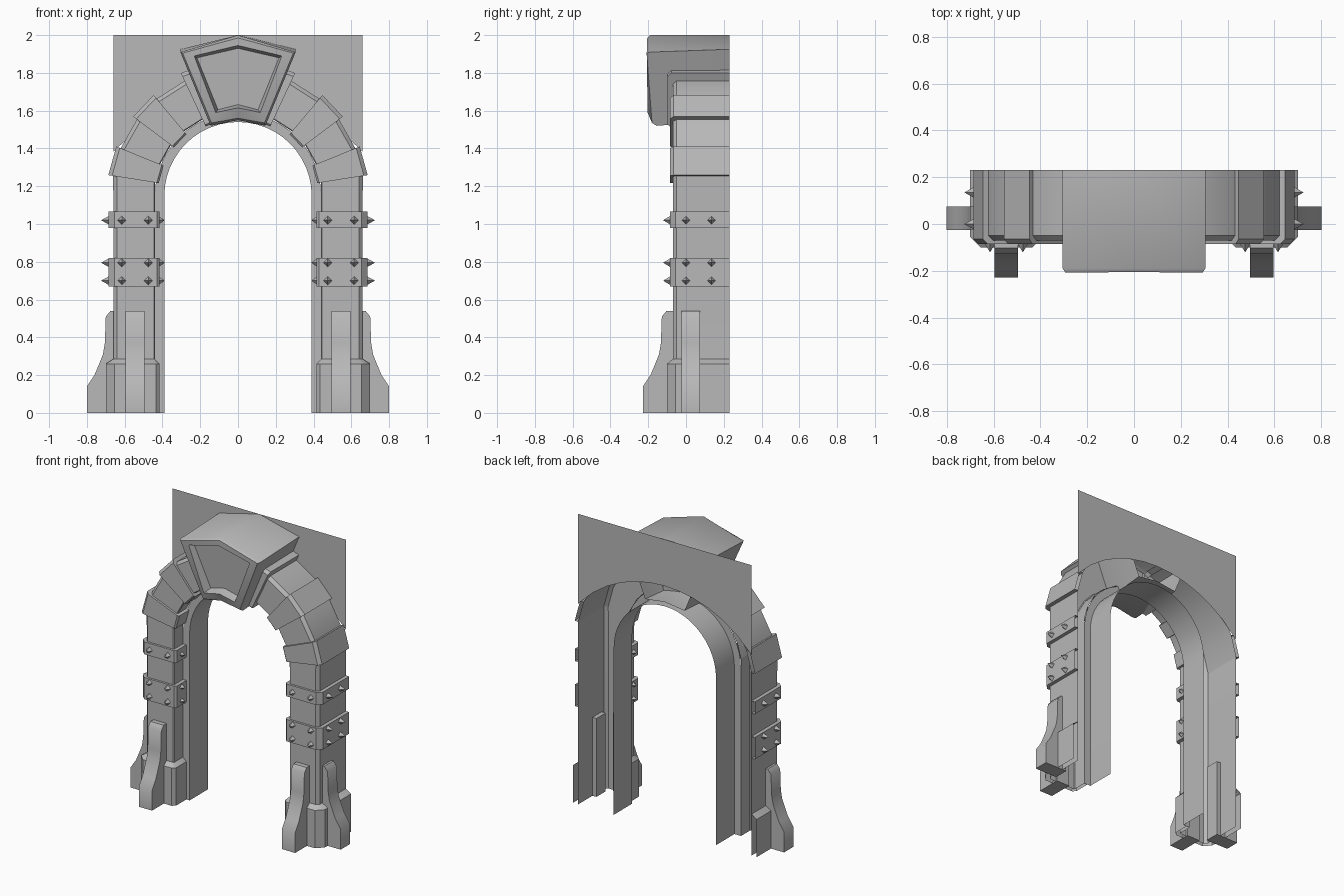
import bpy, bmesh, math
from mathutils import Vector, Matrix

cube = bpy.data.objects.get("Cube")
if cube:
    bpy.data.objects.remove(cube)

stone = bpy.data.materials.new("grey stone")
stone.use_nodes = True
grey = (0.48, 0.48, 0.48, 1)
stone.diffuse_color = grey
stone.node_tree.nodes["Principled BSDF"].inputs["Base Color"].default_value = grey

BACK = 0.23      # open rear plane
STEP = 0.03      # depth where the inner lining begins
SPRING = 1.15    # height of the arch centre


def finish(name, bm, mirror=True):
    mesh = bpy.data.meshes.new(name)
    bm.to_mesh(mesh)
    bm.free()
    mesh.materials.append(stone)
    obj = bpy.data.objects.new(name, mesh)
    bpy.context.collection.objects.link(obj)
    bpy.ops.object.select_all(action='DESELECT')
    obj.select_set(True)
    bpy.context.view_layer.objects.active = obj
    bpy.ops.object.shade_smooth_by_angle(angle=math.radians(38))
    if mirror:
        obj.modifiers.new("Mirror", 'MIRROR')
    return obj


def loft(name, rows, closed=False, cap=False, mirror=True):
    """Skin rows of points that all have the same length."""
    bm = bmesh.new()
    grid = [[bm.verts.new(p) for p in row] for row in rows]
    n = len(rows[0])
    for a, b in zip(grid, grid[1:]):
        for i in range(n if closed else n - 1):
            j = (i + 1) % n
            bm.faces.new((a[i], b[i], b[j], a[j]))
    if cap:
        bm.faces.new(grid[-1][::-1])
    return finish(name, bm, mirror)


def at_height(profile, z):
    return [(r, y, z) for r, y in profile]


def at_angle(profile, degrees):
    a = math.radians(degrees)
    return [(r * math.cos(a), y, SPRING + r * math.sin(a)) for r, y in profile]


def section(outer, inner, front, chamfer, inner_chamfer):
    """Open-backed cross-section, from outer rear to inner step."""
    return [(outer, BACK), (outer, front + chamfer), (outer - chamfer, front),
            (inner + inner_chamfer, front), (inner, front + inner_chamfer), (inner, STEP)]


shaft = section(0.66, 0.44, -0.07, 0.02, 0.005)
ring = section(0.67, 0.445, -0.07, 0.02, 0.005)
band = section(0.685, 0.415, -0.085, 0.03, 0.015)
plinth = section(0.70, 0.415, -0.10, 0.045, 0.02)
block = section(0.695, 0.425, -0.085, 0.02, 0.01)
collar = section(0.716, 0.405, -0.097, 0.02, 0.01)
lining = [(0.44, STEP), (0.39, STEP), (0.39, BACK)]

# Legs, plinths and straps
loft("leg_shaft", [at_height(shaft, 0), at_height(shaft, SPRING), at_angle(ring, 9)])
loft("leg_plinth", [at_height(plinth, 0), at_height(plinth, 0.26), at_height(shaft, 0.285)])
for name, low, high in (("lower_strap", 0.67, 0.82), ("upper_strap", 0.98, 1.065)):
    loft(name, [at_height(shaft, low), at_height(band, low),
                at_height(band, high), at_height(shaft, high)])

# Arch ring, raised blocks, keystone collar
loft("arch_ring", [at_angle(ring, a) for a in (9, 22, 37, 50, 65, 75)])
for name, low, high in (("lower_arch_block", 9, 22), ("upper_arch_block", 37, 50)):
    loft(name, [at_angle(ring, low), at_angle(block, low),
                at_angle(block, high), at_angle(ring, high)])
loft("keystone_collar", [at_angle(ring, 65), at_angle(collar, 65), at_angle(collar, 76)])

# Recessed inner lining of the opening
loft("inner_lining", [at_height(lining, 0)] + [at_angle(lining, 7.5 * i) for i in range(13)])

# Keystone with a framed recess
def keystone_ring(top, shoulder, foot, base):
    (tz, ty), (sx, sz, sy), (fx, fz, fy), (bz, by) = top, shoulder, foot, base
    return [(0, ty, tz), (sx, sy, sz), (fx, fy, fz),
            (0, by, bz), (-fx, fy, fz), (-sx, sy, sz)]

loft("keystone", [
    keystone_ring((2.0, BACK), (0.305, 1.925, BACK), (0.15, 1.55, BACK), (1.57, BACK)),
    keystone_ring((2.0, -0.19), (0.305, 1.91, -0.19), (0.145, 1.52, -0.155), (1.55, -0.155)),
    keystone_ring((1.985, -0.205), (0.293, 1.905, -0.208), (0.14, 1.535, -0.18), (1.56, -0.18)),
    keystone_ring((1.945, -0.205), (0.232, 1.89, -0.205), (0.118, 1.59, -0.203), (1.615, -0.203)),
    keystone_ring((1.93, -0.165), (0.217, 1.88, -0.165), (0.106, 1.605, -0.145), (1.632, -0.145)),
], closed=True, cap=True, mirror=False)

# Rear panel above the opening
arc = []
for i in range(13):
    x = -0.66 + 0.11 * i
    arc.append((x, BACK, 0.80 + math.sqrt(0.88 ** 2 - x * x)))
loft("rear_panel", [arc, [(x, BACK, 2.0) for x, y, z in arc]], mirror=False)

# Curved buttresses on the front and outer side of each leg
fin_curve = [(-0.03, 0), (0.14, 0), (0.14, 0.14), (0.10, 0.20), (0.075, 0.26),
             (0.055, 0.31), (0.045, 0.37), (0.04, 0.51), (0.015, 0.54), (-0.03, 0.54)]


def buttress(name, place):
    bm = bmesh.new()
    sides = [[bm.verts.new(place(d, w, z)) for d, z in fin_curve] for w in (-0.05, 0.05)]
    n = len(fin_curve)
    for side in sides:
        bm.faces.new(side)
    for i in range(n):
        j = (i + 1) % n
        bm.faces.new((sides[0][i], sides[0][j], sides[1][j], sides[1][i]))
    bmesh.ops.recalc_face_normals(bm, faces=bm.faces)
    finish(name, bm)


buttress("front_buttress", lambda d, w, z: (0.545 + w, -0.088 - d, z))
buttress("side_buttress", lambda d, w, z: (0.66 + d, 0.025 + w, z))

# Four-sided studs around the straps
bm = bmesh.new()


def stud(base, direction, height):
    direction = Vector(direction)
    turn = direction.to_track_quat('Z', 'Y').to_matrix().to_4x4()
    centre = Vector(base) + direction * height / 2
    bmesh.ops.create_cone(bm, cap_ends=False, segments=4, radius1=0.022, radius2=0,
                          depth=height, matrix=Matrix.Translation(centre) @ turn)


for z in (0.70, 0.795, 1.02):
    for x in (0.475, 0.615):
        stud((x, -0.085, z), (0, -1, 0), 0.036)
    for y in (0.0, 0.135):
        stud((0.685, y, z), (1, 0, 0), 0.04)
    stud((0.42, -0.02, z), (-1, 0, 0), 0.032)
bmesh.ops.remove_doubles(bm, verts=bm.verts, dist=0.0005)
finish("strap_studs", bm)
